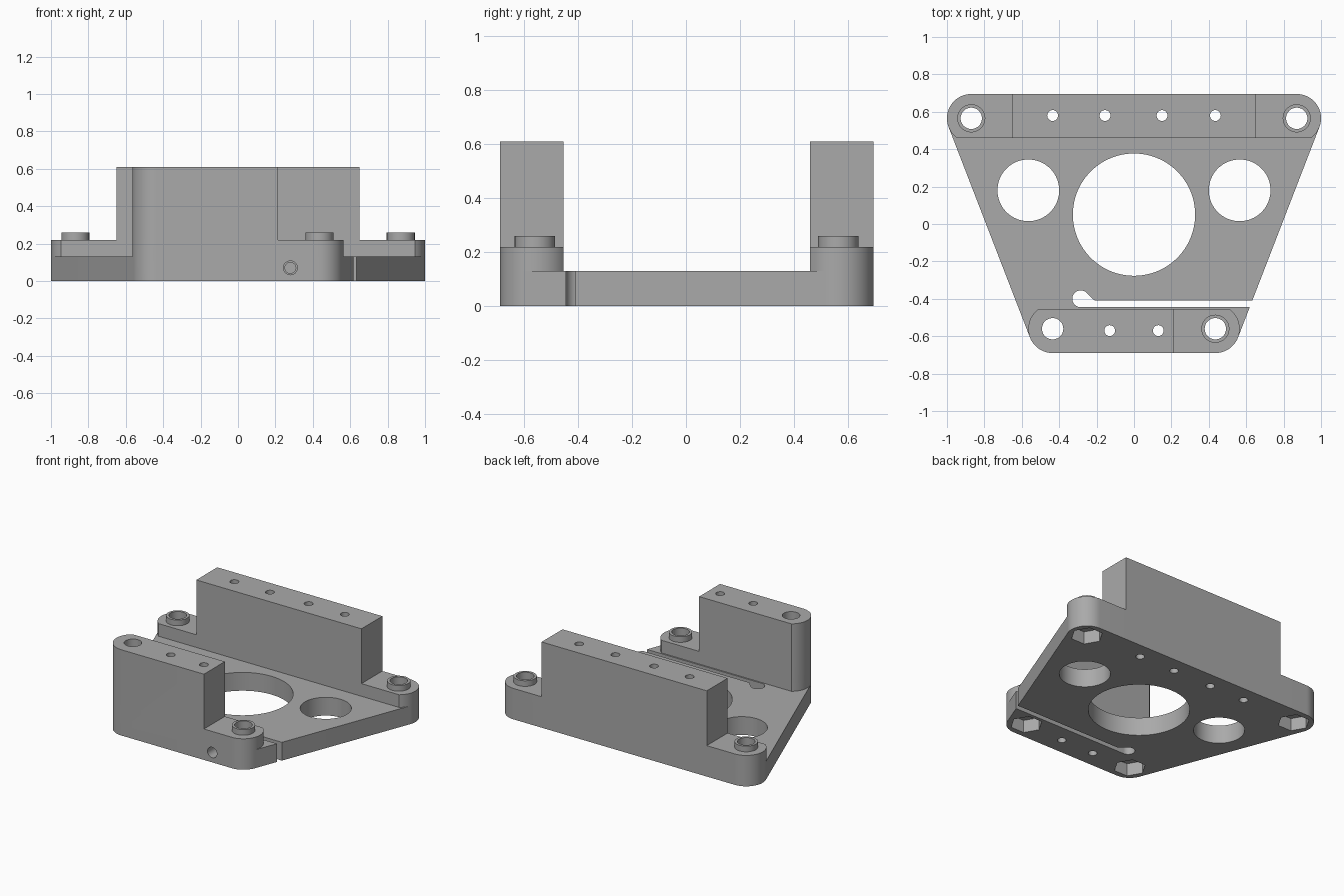
import bpy
import bmesh
import math
from mathutils import Matrix

cube = bpy.data.objects.get("Cube")
if cube:
    bpy.data.objects.remove(cube, do_unlink=True)

grey = bpy.data.materials.new("machined_grey")
grey.use_nodes = True
grey.diffuse_color = (0.4, 0.4, 0.4, 1)
grey.node_tree.nodes["Principled BSDF"].inputs["Base Color"].default_value = (0.4, 0.4, 0.4, 1)

# Main dimensions
R = 0.13                                # corner radius
BX, BY = 0.87, 0.565                    # rear corner centres
FX, FY = 0.435, -0.56                   # front corner centres
PLATE, LEDGE, BOSS, TOP = 0.13, 0.22, 0.26, 0.61
CLIP = 54                               # angle where the bar's inner face cuts the corner
TAN = math.degrees(math.atan2(BX - FX, BY - FY))  # slope of the plate sides
REAR_IN = BY - R * math.sin(math.radians(CLIP))
FRONT_IN = FY + R * math.sin(math.radians(CLIP))


def arc(cx, cy, r, a0, a1, step=5):
    inner = [a for a in range(-360, 721, step) if a0 + 0.5 < a < a1 - 0.5]
    return [(cx + r * math.cos(math.radians(a)), cy + r * math.sin(math.radians(a)))
            for a in [a0] + inner + [a1]]


def prism(name, outline, z0, z1):
    bm = bmesh.new()
    face = bm.faces.new([bm.verts.new((x, y, z0)) for x, y in outline])
    new = bmesh.ops.extrude_face_region(bm, geom=[face])["geom"]
    bmesh.ops.translate(bm, vec=(0, 0, z1 - z0),
                        verts=[g for g in new if isinstance(g, bmesh.types.BMVert)])
    bmesh.ops.recalc_face_normals(bm, faces=bm.faces)
    mesh = bpy.data.meshes.new(name)
    bm.to_mesh(mesh)
    bm.free()
    mesh.materials.append(grey)
    ob = bpy.data.objects.new(name, mesh)
    bpy.context.collection.objects.link(ob)
    return ob


def cylinder(name, x, y, r, z0, z1, sides=48):
    ring = [(x + r * math.cos(math.tau * i / sides), y + r * math.sin(math.tau * i / sides))
            for i in range(sides)]
    return prism(name, ring, z0, z1)


def combine(target, tool, operation):
    mod = target.modifiers.new("bool", "BOOLEAN")
    mod.operation = operation
    mod.solver = "EXACT"
    mod.object = tool
    bpy.context.view_layer.objects.active = target
    bpy.ops.object.modifier_apply(modifier=mod.name)
    bpy.data.objects.remove(tool, do_unlink=True)


# Tapered base plate
plate = prism("mounting_bracket",
              arc(BX, BY, R, -TAN, 90) + arc(-BX, BY, R, 90, 180 + TAN)[1 - 1:]
              + arc(-FX, FY, R, 180 + TAN, 270) + arc(FX, FY, R, 270, 360 - TAN), 0, PLATE)

# Rear ledge, front ledge and the two tall blocks
rear = arc(BX, BY, R, -CLIP, 90) + arc(-BX, BY, R, 90, 180 + CLIP)
front_left = arc(-FX, FY, R, 180 - CLIP, 270)
front = front_left + arc(FX, FY, R, 270, 360 + CLIP)
solids = [
    prism("rear_ledge", rear, 0, LEDGE),
    prism("front_ledge", front, 0, LEDGE),
    prism("rear_block", [(-0.65, REAR_IN), (0.65, REAR_IN), (0.65, BY + R), (-0.65, BY + R)], 0, TOP),
    prism("front_block", front_left + [(0.215, FY - R), (0.215, FRONT_IN)], 0, TOP),
]

# Raised bosses around the corner bolts
for x, y in [(BX, BY), (-BX, BY), (FX, FY)]:
    solids.append(cylinder("boss", x, y, 0.075, 0.15, BOSS))
for solid in solids:
    combine(plate, solid, "UNION")

# Large centre opening and side openings
cutters = [cylinder("centre_hole", 0, 0.05, 0.327, -0.1, 0.3, 96)]
for side in (-1, 1):
    cutters.append(cylinder("side_hole", side * 0.565, 0.18, 0.165, -0.1, 0.3, 64))

# Bolt holes with hexagonal nut pockets underneath
for x, y in [(BX, BY), (-BX, BY), (FX, FY), (-FX, FY)]:
    cutters.append(cylinder("bolt_hole", x, y, 0.057, -0.1, 0.8))
    cutters.append(cylinder("nut_pocket", x, y, 0.105, -0.1, 0.09, 6))

# Thin vertical holes through the blocks
for x, y in [(-0.435, 0.58), (-0.155, 0.58), (0.15, 0.58), (0.435, 0.58),
             (-0.13, -0.57), (0.13, -0.57)]:
    cutters.append(cylinder("pin_hole", x, y, 0.029, -0.1, 0.8, 24))

# Flexure slot with a round relief end
cutters.append(prism("slot", arc(-0.285, -0.4, 0.045, 45, 270)
                     + [(0.8, -0.445), (0.8, -0.41), (-0.21, -0.41)], -0.1, 0.19))

# Clamp screw hole from the front, narrower past the slot
for r, depth in [(0.037, 0.37), (0.029, 0.55)]:
    screw = cylinder("clamp_hole", 0, 0, r, 0, depth, 32)
    screw.data.transform(Matrix.Translation((0.28, -0.8, 0.07)) @ Matrix.Rotation(-math.pi / 2, 4, "X"))
    cutters.append(screw)

for cutter in cutters:
    combine(plate, cutter, "DIFFERENCE")

# Clean up and shade
bm = bmesh.new()
bm.from_mesh(plate.data)
bmesh.ops.remove_doubles(bm, verts=bm.verts, dist=0.0002)
for f in bm.faces:
    f.material_index = 0
bm.to_mesh(plate.data)
bm.free()
plate.data.materials.clear()
plate.data.materials.append(grey)
bpy.ops.object.select_all(action="DESELECT")
plate.select_set(True)
bpy.context.view_layer.objects.active = plate
bpy.ops.object.shade_smooth_by_angle(angle=math.radians(30))
